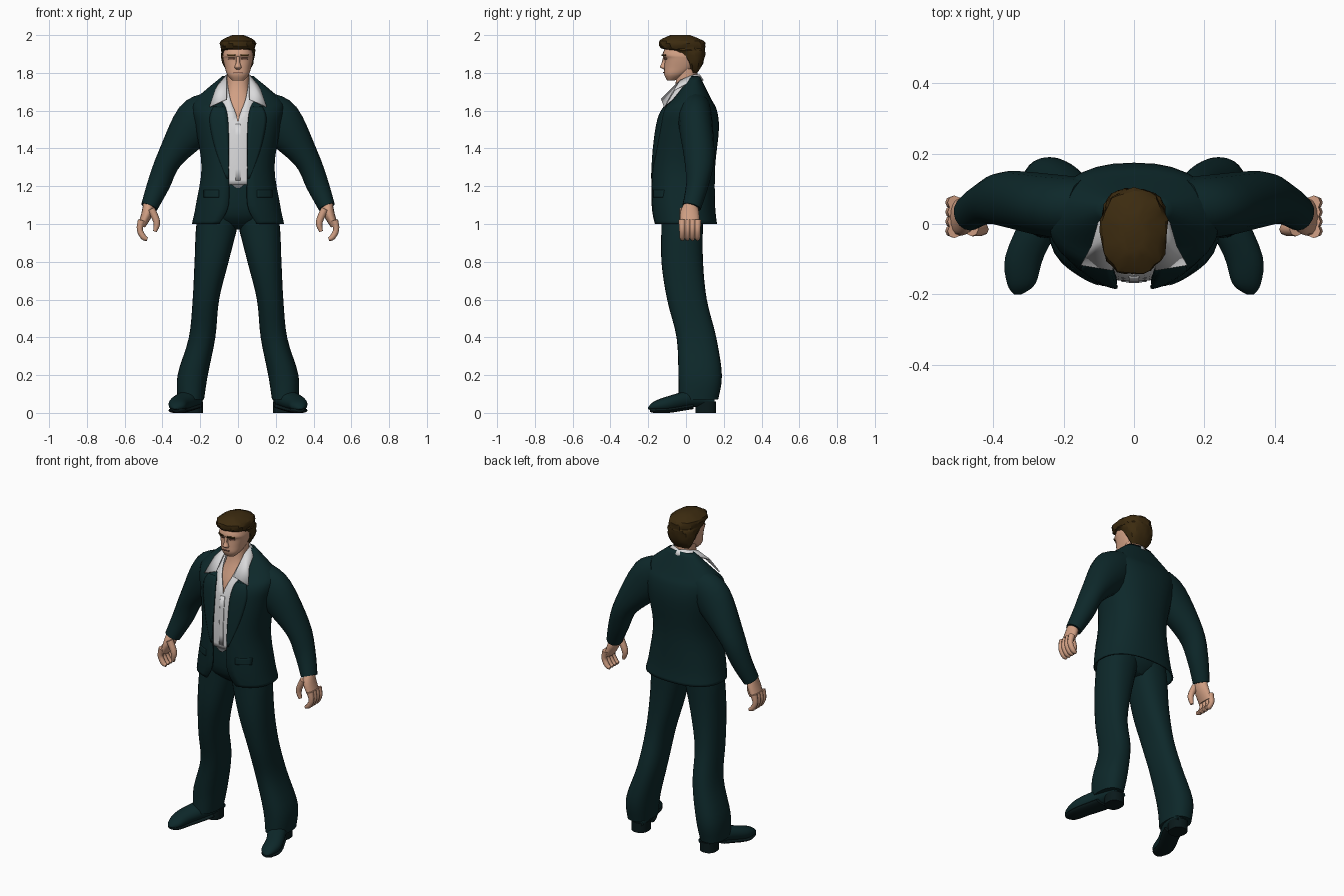
import bpy, bmesh, random
from math import sin, cos, tau, asin, radians
from mathutils import Vector

if "Cube" in bpy.data.objects:
    bpy.data.objects.remove(bpy.data.objects["Cube"])
random.seed(4)

ROUNDNESS = .85
FORWARD = Vector((0, 1, 0))


def material(name, red, green, blue):
    result = bpy.data.materials.new(name)
    result.use_nodes = True
    colour = (red, green, blue, 1)
    result.diffuse_color = colour
    shader = result.node_tree.nodes["Principled BSDF"]
    shader.inputs["Base Color"].default_value = colour
    return result


suit = material("dark_teal_cloth", .004, .021, .023)
rubber = material("black_teal_sole", .003, .01, .011)
skin = material("skin", .64, .35, .23)
shade = material("dark_skin", .26, .12, .08)
brown = material("dark_brown_hair", .045, .024, .005)
white = material("white_cloth", .7, .7, .71)
metal = material("grey_metal", .17, .18, .19)


def smooth(stations, steps=4):
    """Run a smooth curve through a few stations of any kind of numbers."""
    rows = [Vector(station) for station in stations]
    rows = [rows[0], *rows, rows[-1]]
    result = []
    for before, start, end, after in zip(rows, rows[1:], rows[2:], rows[3:]):
        leave, arrive = (end - start.copy() + start - before) / 2, (after - start) / 2
        for step in range(steps):
            t = step / steps
            blend = t * t * (3 - 2 * t)
            result.append(start.lerp(end, blend)
                          + leave * (t * (1 - t) ** 2) - arrive * (t * t * (1 - t)))
    return result + [rows[-1]]


def signed_power(value, power):
    return abs(value) ** power * (1 if value > 0 else -1)


def oval(z, width, front, back, gap=0, centre=0, count=29):
    """Horizontal oval from the front, round the back, leaving a front gap."""
    first = asin(max(0, gap / width) ** (1 / ROUNDNESS))
    middle, depth = (front + back) / 2, (back - front) / 2
    points = []
    for i in range(count):
        angle = first + (tau - 2 * first) * i / (count - 1)
        points.append(Vector((centre + width * signed_power(sin(angle), ROUNDNESS),
                              middle - depth * signed_power(cos(angle), ROUNDNESS), z)))
    return points


def loft(name, rings, colour, caps=False, mirror=False, thickness=0, sharp=50):
    """Skin a row of rings; rings whose ends meet are welded shut."""
    bm = bmesh.new()
    rows = [[bm.verts.new(point) for point in ring] for ring in rings]
    for low, high in zip(rows, rows[1:]):
        for a, b, c, d in zip(low, low[1:], high[1:], high):
            bm.faces.new((a, b, c, d))
    if caps:
        bm.faces.new(rows[0][:-1])
        bm.faces.new(rows[-1][:-1])
    bmesh.ops.remove_doubles(bm, verts=bm.verts, dist=.0001)
    bmesh.ops.recalc_face_normals(bm, faces=bm.faces)
    mesh = bpy.data.meshes.new(name)
    bm.to_mesh(mesh)
    bm.free()
    mesh.materials.append(colour)
    part = bpy.data.objects.new(name, mesh)
    bpy.context.collection.objects.link(part)
    bpy.ops.object.select_all(action="DESELECT")
    part.select_set(True)
    bpy.context.view_layer.objects.active = part
    bpy.ops.object.shade_smooth_by_angle(angle=radians(sharp))
    if mirror:
        part.modifiers.new("Mirror", "MIRROR")
    if thickness:
        shell = part.modifiers.new("Solidify", "SOLIDIFY")
        shell.thickness, shell.offset = thickness, 0


def body(name, stations, colour, **options):
    """Stack of ovals; returns the smoothed stations for fitting plates."""
    levels = smooth(stations)
    loft(name, [oval(*level) for level in levels], colour, **options)
    return levels


def limb(name, stations, colour, count=17):
    """Mirrored tube through stations of x, y, z, half width, half depth."""
    path = smooth(stations)
    centres = [station.to_3d() for station in path]
    rings = []
    for i, station in enumerate(path):
        along = centres[min(i + 1, len(path) - 1)] - centres[max(i - 1, 0)]
        side = along.cross(FORWARD).normalized()
        deep = side.cross(along).normalized()
        angles = [tau * k / (count - 1) for k in range(count)]
        rings.append([centres[i] + side * station[3] * cos(angle)
                      + deep * station[4] * sin(angle) for angle in angles])
    loft(name, rings, colour, caps=True, mirror=True)


def finger(name, y, stations):
    limb(name, [(x, y, z, radius, radius) for x, z, radius in stations], skin, count=9)


def front_of(levels, x, z):
    """Depth of the front of a body at x and z."""
    for low, high in zip(levels, levels[1:]):
        if low[0] <= z <= high[0]:
            level = low.lerp(high, (z - low[0]) / (high[0] - low[0]))
            width, front, back = level[1], level[2], level[3]
            reach = max(0, 1 - (abs(x) / width) ** (2 / ROUNDNESS)) ** (ROUNDNESS / 2)
            return (front + back) / 2 - (back - front) / 2 * reach


def plate(name, levels, rows, colour, columns=6):
    """Mirrored thin plate on a body; rows hold z, inner x and outer x."""
    grid = []
    for z, inside, outside in smooth(rows):
        across = [inside + (outside - inside) * i / columns for i in range(columns + 1)]
        grid.append([Vector((x, front_of(levels, x, z) - .003, z)) for x in across])
    loft(name, grid, colour, mirror=True, thickness=.006)


# Jacket: height, half width, front, back, half opening
jacket = body("jacket", [
    (1, .24, -.17, .16, .1), (1.1, .22, -.18, .15, .05), (1.3, .19, -.18, .15, .05),
    (1.5, .22, -.16, .17, .05), (1.6, .24, -.13, .16, .06),
    (1.66, .22, -.07, .13, .08), (1.78, .08, .02, .07, .06)], suit, thickness=.008)
plate("lapel", jacket, [(1.24, .05, .06), (1.4, .05, .12), (1.55, .06, .15),
                        (1.62, .07, .13)], suit)
plate("pocket_flap", jacket, [(1.14, .1, .18), (1.18, .1, .18)], suit)
limb("sleeve", [(.13, .05, 1.62, .09, .08), (.22, .05, 1.54, .12, .09),
                (.36, .07, 1.35, .07, .08), (.42, .06, 1.21, .06, .06),
                (.47, .03, 1.09, .045, .05)], suit)

# Hands
limb("palm", [(.47, .03, 1.12, .03, .03), (.48, .02, 1.06, .03, .05),
              (.51, .02, .99, .02, .05)], skin)
for order, name in enumerate(("index", "middle", "ring", "little")):
    finger(name + "_finger", .027 * order - .02,
           [(.51, 1.02, .02), (.52, .97, .016), (.5, .93, .015), (.48, .92, .01)])
finger("thumb", -.015, [(.46, 1.08, .02), (.43, 1.01, .018), (.44, .96, .01)])

# Trousers: height, half width, front, back, centre of the leg
legs = smooth([(1.1, .1, -.13, .1, .09), (1, .11, -.13, .09, .11), (.8, .09, -.13, .09, .14),
               (.6, .07, -.1, .11, .17), (.4, .07, -.05, .16, .19),
               (.2, .08, -.04, .19, .24), (.07, .07, -.04, .17, .25)])
loft("trouser_leg", [oval(*leg[:4], centre=leg[4]) for leg in legs], suit,
     caps=True, mirror=True)
hips = body("trouser_hips", [(.97, .06, -.07, .05), (1.05, .17, -.15, .1),
                             (1.22, .16, -.16, .1)], suit, caps=True)
plate("belt_buckle", hips, [(1.19, 0, .01), (1.21, 0, .035)], metal)

# Shoes: y, centre, half width, bottom, top
shoe = smooth([(.15, .23, .04, .04, .08), (.04, .25, .06, .03, .12),
               (-.09, .31, .055, .01, .09), (-.17, .32, .04, .01, .06),
               (-.2, .33, .01, .02, .03)])


def shoe_slice(y, centre, width, bottom, top, count=17):
    angles = [tau * k / (count - 1) for k in range(count)]
    return [Vector((centre + width * signed_power(cos(angle), ROUNDNESS), y,
                    (bottom + top) / 2 + (top - bottom) / 2 * sin(angle)))
            for angle in angles]


loft("shoe", [shoe_slice(*part) for part in shoe], suit, caps=True, mirror=True)
loft("shoe_sole", [shoe_slice(y, centre, width, bottom - .01, bottom + .02)
                   for y, centre, width, bottom, top in shoe[4:-2]],
     rubber, caps=True, mirror=True)
loft("shoe_heel", [oval(z, .05, .05, .16, centre=.235) for z in (0, .06)],
     rubber, caps=True, mirror=True)

# Shirt with an open neck, and its spread collar
shirt = body("shirt", [(1.21, .16, -.16, .1, 0), (1.35, .15, -.16, .1, 0),
                       (1.54, .14, -.145, .1, 0), (1.66, .11, -.1, .1, .04),
                       (1.77, .07, -.03, .07, .06)], white, thickness=.005)
plate("shirt_placket", shirt, [(1.23, 0, .014), (1.53, 0, .014)], white)
neck_edge = [(0, .07, 1.79), (.06, .04, 1.79), (.06, -.03, 1.76), (.06, -.13, 1.66)]
free_edge = [(0, .09, 1.76), (.09, .04, 1.76), (.12, -.06, 1.71), (.15, -.115, 1.62)]
loft("shirt_collar", [neck_edge, free_edge], white, mirror=True, thickness=.007)

# Neck, chest and head
body("neck_and_chest", [(1.5, .1, -.13, .05), (1.6, .09, -.11, .05),
                        (1.72, .06, -.06, .06), (1.82, .06, -.05, .06)], skin)
head = body("head", [(1.76, .03, -.1, -.06), (1.79, .057, -.115, 0), (1.83, .07, -.115, .05),
                     (1.875, .08, -.113, .06), (1.9, .08, -.124, .07),
                     (1.97, .06, -.09, .05)], skin, caps=True)
nose = smooth([(1.89, .01, -.12), (1.85, .012, -.13), (1.83, .018, -.137), (1.815, .01, -.11)])
loft("nose", [oval(z, width, tip, -.1, count=9) for z, width, tip in nose], skin, caps=True)
plate("eye", head, [(1.872, .02, .05), (1.88, .02, .05)], shade)
plate("eyebrow", head, [(1.89, .015, .055), (1.897, .015, .055)], brown)
plate("mouth", head, [(1.8, 0, .022), (1.804, 0, .024)], shade)

# Hair: lumpy cap whose lower front is buried in the head
cap = smooth([(1.8, .05, .02, .06), (1.85, .08, 0, .09), (1.91, .09, -.06, .1),
              (1.93, .09, -.13, .1), (1.97, .09, -.14, .09), (2, .03, -.08, .02)], steps=3)
locks = []
for row, (z, width, front, back) in enumerate(cap):
    middle = Vector((0, (front + back) / 2, z))
    lock = []
    for column, point in enumerate(oval(z, width, front, back)):
        swell = 1 + sin(column * 2 + row) * .03 + random.uniform(-.03, .03)
        lock.append(middle.lerp(point, swell))
    lock[-1] = lock[0].copy()
    locks.append(lock)
loft("hair", locks, brown, caps=True, sharp=25)
